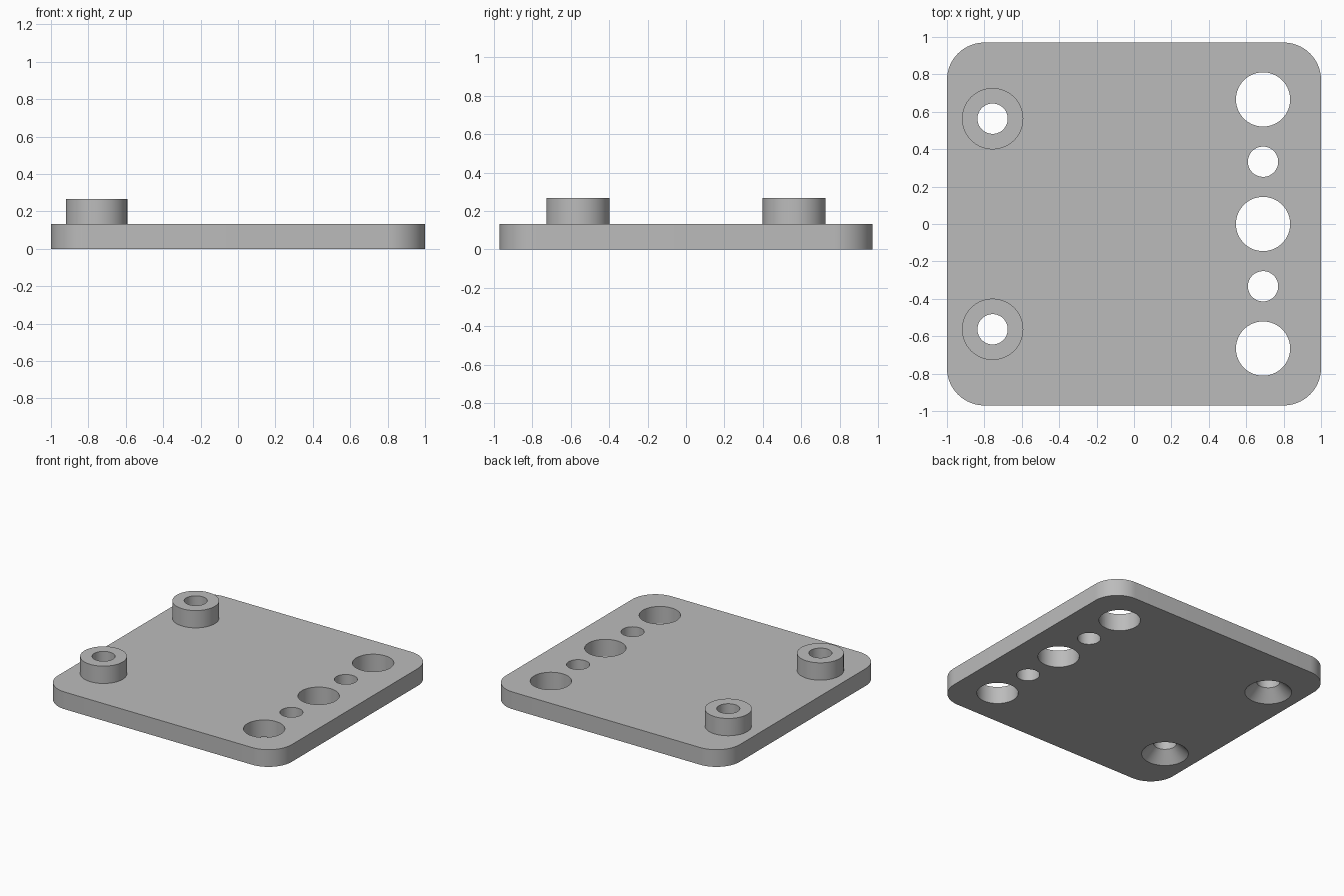
import bpy
import bmesh
from math import cos, sin, pi, tau, radians

cube = bpy.data.objects.get("Cube")
if cube:
    bpy.data.objects.remove(cube, do_unlink=True)

HALF_X, HALF_Y, CORNER = 1.0, 0.97, 0.2
THICK, TOP = 0.133, 0.267
BORE, BOSS, LARGE = 0.081, 0.164, 0.145
BOSS_X, BOSS_Y = -0.756, 0.563
ROW_X, ROW_STEP = 0.69, 0.333
SIDES = 64

grey = bpy.data.materials.new("plain grey")
grey.use_nodes = True
colour = (0.5, 0.5, 0.5, 1)
grey.diffuse_color = colour
grey.node_tree.nodes["Principled BSDF"].inputs["Base Color"].default_value = colour


def loft(name, rings):
    """Closed solid through a stack of equal-length rings of points."""
    bm = bmesh.new()
    loops = [[bm.verts.new(p) for p in ring] for ring in rings]
    for low, high in zip(loops, loops[1:]):
        for i in range(len(low)):
            j = (i + 1) % len(low)
            bm.faces.new((low[i], low[j], high[j], high[i]))
    bm.faces.new(loops[0][::-1])
    bm.faces.new(loops[-1])
    mesh = bpy.data.meshes.new(name)
    bm.to_mesh(mesh)
    bm.free()
    mesh.materials.append(grey)
    obj = bpy.data.objects.new(name, mesh)
    bpy.context.collection.objects.link(obj)
    return obj


def turned(name, x, y, profile):
    """Solid of revolution from (radius, height) pairs."""
    angles = [tau * i / SIDES for i in range(SIDES)]
    return loft(name, [[(x + r * cos(a), y + r * sin(a), z) for a in angles]
                       for r, z in profile])


def combine(target, tool, operation):
    bpy.context.view_layer.objects.active = target
    mod = target.modifiers.new(tool.name, "BOOLEAN")
    mod.operation, mod.solver, mod.object = operation, "EXACT", tool
    bpy.ops.object.modifier_apply(modifier=mod.name)
    bpy.data.objects.remove(tool, do_unlink=True)


# Rounded rectangular plate
outline = []
for quarter, (sx, sy) in enumerate([(1, 1), (-1, 1), (-1, -1), (1, -1)]):
    for i in range(17):
        a = (quarter + i / 16) * pi / 2
        outline.append((sx * (HALF_X - CORNER) + CORNER * cos(a),
                        sy * (HALF_Y - CORNER) + CORNER * sin(a)))
plate = loft("mounting_plate", [[(x, y, z) for x, y in outline] for z in (0, THICK)])

# Raised bosses, bored through and countersunk at 45 degrees from below
for y in (-BOSS_Y, BOSS_Y):
    boss = turned("boss", BOSS_X, y, [(BOSS, THICK / 2), (BOSS, TOP)])
    combine(plate, boss, "UNION")
    lip = 0.05
    bore = turned("countersunk_bore", BOSS_X, y,
                  [(BOSS + lip, -lip), (BORE, BOSS - BORE), (BORE, TOP + lip)])
    combine(plate, bore, "DIFFERENCE")

# Row of alternating large and small through holes
for k in range(-2, 3):
    radius = BORE if k % 2 else LARGE
    hole = turned("through_hole", ROW_X, k * ROW_STEP, [(radius, -THICK), (radius, TOP)])
    combine(plate, hole, "DIFFERENCE")

# Smooth round walls with crisp rims
bpy.ops.object.select_all(action="DESELECT")
plate.select_set(True)
bpy.context.view_layer.objects.active = plate
bpy.ops.object.shade_smooth_by_angle(angle=radians(30))
